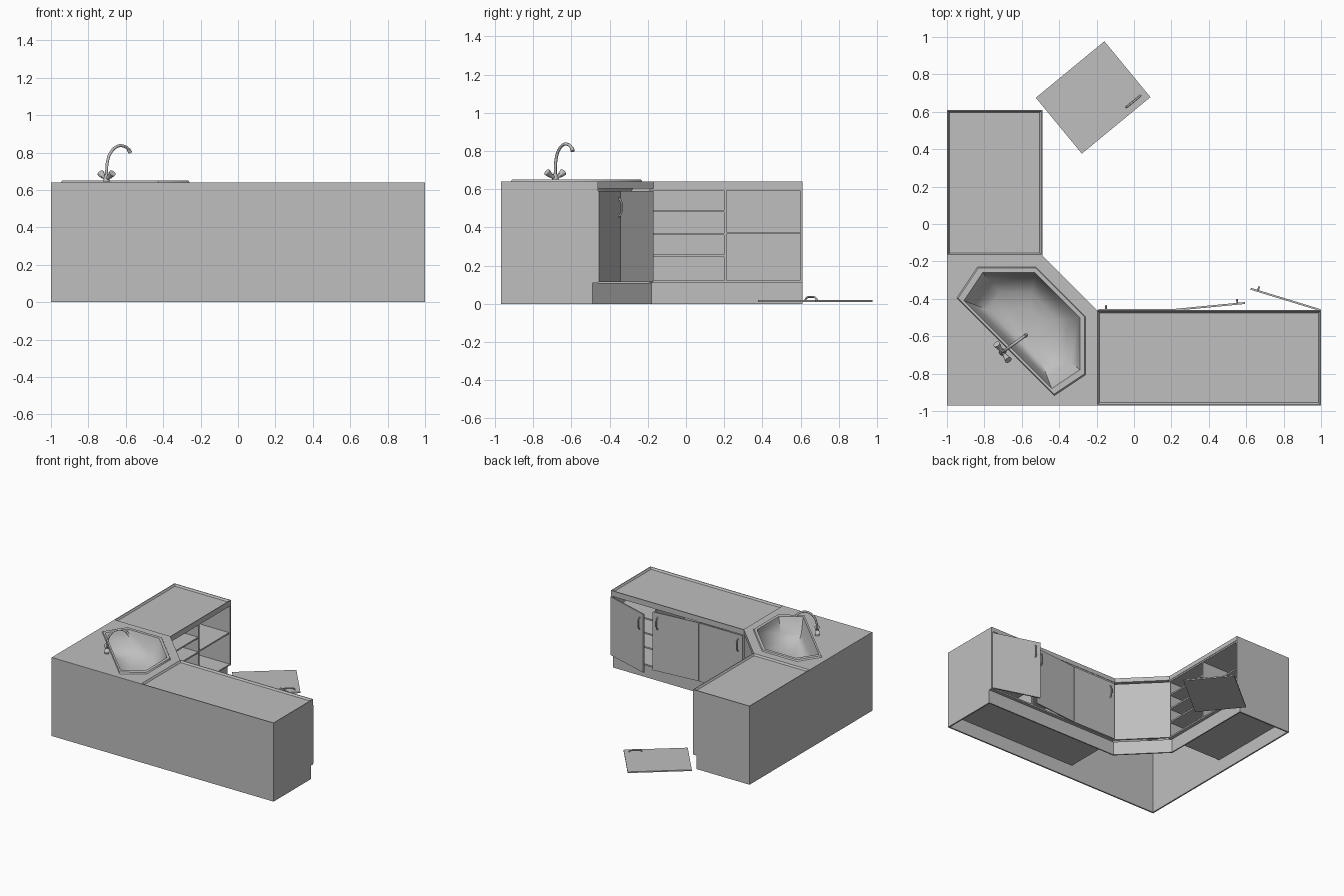
import bpy
import bmesh
import math
from mathutils import Matrix, Vector

cube = bpy.data.objects.get("Cube")
if cube:
    bpy.data.objects.remove(cube)

grey = bpy.data.materials.new("plain_grey")
grey.use_nodes = True
colour = (0.52, 0.52, 0.52, 1)
grey.diffuse_color = colour
grey.node_tree.nodes["Principled BSDF"].inputs["Base Color"].default_value = colour


def finish(name, bm, smooth=None, matrix=None):
    bmesh.ops.recalc_face_normals(bm, faces=bm.faces)
    mesh = bpy.data.meshes.new(name)
    bm.to_mesh(mesh)
    bm.free()
    mesh.materials.append(grey)
    obj = bpy.data.objects.new(name, mesh)
    bpy.context.collection.objects.link(obj)
    if matrix:
        obj.matrix_world = matrix
    if smooth:
        bpy.ops.object.select_all(action='DESELECT')
        obj.select_set(True)
        bpy.context.view_layer.objects.active = obj
        bpy.ops.object.shade_smooth_by_angle(angle=math.radians(smooth))
    return obj


def prism(name, points, z0, z1):
    bm = bmesh.new()
    face = bm.faces.new([bm.verts.new((x, y, z0)) for x, y in points])
    new = bmesh.ops.extrude_face_region(bm, geom=[face])["geom"]
    verts = [v for v in new if isinstance(v, bmesh.types.BMVert)]
    bmesh.ops.translate(bm, verts=verts, vec=(0, 0, z1 - z0))
    return finish(name, bm)


def box(name, x0, x1, y0, y1, z0, z1, matrix=None):
    obj = prism(name, [(x0, y0), (x1, y0), (x1, y1), (x0, y1)], z0, z1)
    if matrix:
        obj.matrix_world = matrix
    return obj


def rod(name, points, radius, matrix):
    # round bar along a smooth path
    curve = bpy.data.curves.new(name, 'CURVE')
    curve.dimensions = '3D'
    curve.bevel_depth = radius
    curve.bevel_resolution = 3
    curve.use_fill_caps = True
    curve.resolution_u = 6
    spline = curve.splines.new('BEZIER')
    spline.bezier_points.add(len(points) - 1)
    for p, co in zip(spline.bezier_points, points):
        p.co = co
        p.handle_left_type = p.handle_right_type = 'AUTO'
    curve.materials.append(grey)
    obj = bpy.data.objects.new(name, curve)
    bpy.context.collection.objects.link(obj)
    obj.matrix_world = matrix


def cone(name, start, end, r0, r1, matrix):
    start, end = Vector(start), Vector(end)
    axis = end - start
    bm = bmesh.new()
    bmesh.ops.create_cone(bm, cap_ends=True, segments=20, radius1=r0,
                          radius2=r1, depth=axis.length)
    turn = axis.to_track_quat('Z', 'Y').to_matrix().to_4x4()
    place = Matrix.Translation((start + end) / 2) @ turn
    bmesh.ops.transform(bm, matrix=place, verts=bm.verts)
    finish(name, bm, 40, matrix)


def counter(name, x0, x1, y0, y1):
    # slab with a raised, bevelled lip
    bm = bmesh.new()
    bmesh.ops.create_cube(bm, size=1)
    for v in bm.verts:
        v.co = (x1 if v.co.x > 0 else x0, y1 if v.co.y > 0 else y0,
                0.64 if v.co.z > 0 else 0.605)
    bm.normal_update()
    top = [f for f in bm.faces if f.normal.z > 0.9]
    bmesh.ops.inset_region(bm, faces=top, thickness=0.008)
    bmesh.ops.inset_region(bm, faces=top, thickness=0.013, depth=-0.014)
    finish(name, bm)


def door(name, width, side, matrix):
    # hinge at the origin, opening edge towards side * x
    box(name, 0, side * width, 0, 0.01, 0, 0.475, matrix)
    x = side * (width - 0.04)
    path = [(x, 0.008, 0.34), (x, 0.022, 0.355), (x, 0.026, 0.39),
            (x, 0.022, 0.425), (x, 0.008, 0.44)]
    rod(name + "_handle", path, 0.005, matrix)


T = 0.012
FLOOR = 0.11

# Outer walls and notched end panels
box("long_back_wall", -1, 1, -0.97, -0.97 + T, 0, 0.605)
box("short_back_wall", -1, -1 + T, -0.97 + T, 0.61, 0, 0.605)
box("right_end_panel", 1 - T, 1, -0.97 + T, -0.462, FLOOR, 0.605)
box("right_end_foot", 1 - T, 1, -0.97 + T, -0.49, 0, FLOOR)
box("rear_end_panel", -1 + T, -0.492, 0.61 - T, 0.61, FLOOR, 0.605)
box("rear_end_foot", -1 + T, -0.52, 0.61 - T, 0.61, 0, FLOOR)

# Toe kick running round the inner side
prism("toe_kick", [(1 - T, -0.49), (-0.21, -0.49), (-0.52, -0.18), (-0.52, 0.61 - T),
                   (-0.53, 0.61 - T), (-0.53, -0.185), (-0.215, -0.5), (1 - T, -0.5)], 0, FLOOR)

# Boards of the long run
for label, z in (("floor", FLOOR), ("top_board", 0.593)):
    box("long_" + label, -0.2, 1 - T, -0.97 + T, -0.463, z, z + T)
    box("short_" + label, -1 + T, -0.493, -0.18, 0.61 - T, z, z + T)
for x in (-0.2, 0.2, 0.595):
    box("long_divider", x, x + T, -0.97 + T, -0.465, FLOOR, 0.6)
for y in (-0.19, 0.2):
    box("short_divider", -1 + T, -0.495, y, y + T, FLOOR, 0.6)

# Shelves
for z in (0.245, 0.36, 0.48):
    box("long_shelf", 0.6, 1 - T, -0.97 + T, -0.475, z, z + T)
    box("short_shelf", -1 + T, -0.5, -0.18, 0.2, z, z + T)
for x in (-0.19, 0.21):
    box("long_wide_shelf", x, x + 0.39, -0.97 + T, -0.5, 0.365, 0.365 + T)
box("short_wide_shelf", -1 + T, -0.5, 0.21, 0.61 - T, 0.365, 0.365 + T)

# Corner front
prism("corner_panel", [(-0.2, -0.467), (-0.497, -0.17), (-0.505, -0.178), (-0.208, -0.475)],
      0.115, 0.592)

# Doors: one shut, two ajar, one lying on the ground
for name, x, side, angle in (("shut_door", 0.2, -1, 0), ("ajar_door", 0.205, 1, 5.5),
                             ("open_door", 0.995, -1, -17)):
    spot = Matrix.Translation((x, -0.465, 0.115))
    door(name, 0.39, side, spot @ Matrix.Rotation(math.radians(angle), 4, 'Z'))
up = Vector((0.771, 0.635, 0)).normalized()
out = Vector((0, 0, 1))
across = out.cross(up)
lying = Matrix((across, out, up)).transposed().to_4x4()
door("fallen_door", 0.387, -1, Matrix.Translation((-0.525, 0.675, 0.01)) @ lying)

# Counters
counter("long_counter", -0.2, 1, -0.97, -0.46)
counter("short_counter", -1, -0.49, -0.17, 0.61)

# Sink outline, mirrored over the corner's diagonal
half = [(-0.91, -0.41), (-0.81, -0.26), (-0.53, -0.26)]
outline = half + [(y - 0.03, x + 0.03) for x, y in reversed(half)]
centre = Vector((-0.57, -0.54))


def ring(bm, scale, z):
    pts = [centre + (Vector(p) - centre) * scale for p in outline]
    return [bm.verts.new((p.x, p.y, z)) for p in pts]


def loop_edges(bm, verts):
    return [bm.edges.new((a, b)) for a, b in zip(verts, verts[1:] + verts[:1])]


# Corner counter with an opening for the sink
bm = bmesh.new()
corner = [(-1, -0.97), (-0.2, -0.97), (-0.2, -0.46), (-0.49, -0.17), (-1, -0.17)]
edges = loop_edges(bm, [bm.verts.new((x, y, 0.64)) for x, y in corner])
edges += loop_edges(bm, ring(bm, 1.03, 0.64))
bmesh.ops.triangle_fill(bm, use_beauty=True, edges=edges, normal=(0, 0, 1))
new = bmesh.ops.extrude_face_region(bm, geom=bm.faces[:], use_keep_orig=True)["geom"]
bmesh.ops.translate(bm, vec=(0, 0, -0.035),
                    verts=[v for v in new if isinstance(v, bmesh.types.BMVert)])
finish("corner_counter", bm)

# Sink basin with raised rim
bm = bmesh.new()
profile = [(1.11, 0.64), (1.09, 0.65), (1.0, 0.65), (0.97, 0.63), (0.85, 0.54),
           (0.62, 0.49), (0.3, 0.47)]
rings = [ring(bm, s, z) for s, z in profile]
for a, b in zip(rings, rings[1:]):
    for i in range(len(a)):
        j = (i + 1) % len(a)
        bm.faces.new((a[i], a[j], b[j], b[i]))
bm.faces.new(rings[-1])
sink = finish("sink", bm, 50)
if sum(p.normal.z for p in sink.data.polygons) < 0:
    sink.data.flip_normals()

# Tap
tap = Matrix.Translation((-0.703, -0.685, 0.645)) @ Matrix.Rotation(math.radians(36), 4, 'Z')
cone("tap_base", (0, 0, 0), (0, 0, 0.035), 0.018, 0.013, tap)
for side in (-1, 1):
    cone("tap_arm", (0, 0, 0.01), (0, side * 0.035, 0.032), 0.009, 0.011, tap)
    cone("tap_knob", (0, side * 0.03, 0.027), (0, side * 0.053, 0.045), 0.013, 0.019, tap)
rod("tap_spout", [(0, 0, 0.03), (0.006, 0, 0.105), (0.03, 0, 0.158), (0.075, 0, 0.189),
                  (0.11, 0, 0.19), (0.14, 0, 0.177), (0.152, 0, 0.16)], 0.008, tap)
cone("tap_nozzle", (0.146, 0, 0.171), (0.157, 0, 0.155), 0.01, 0.011, tap)
